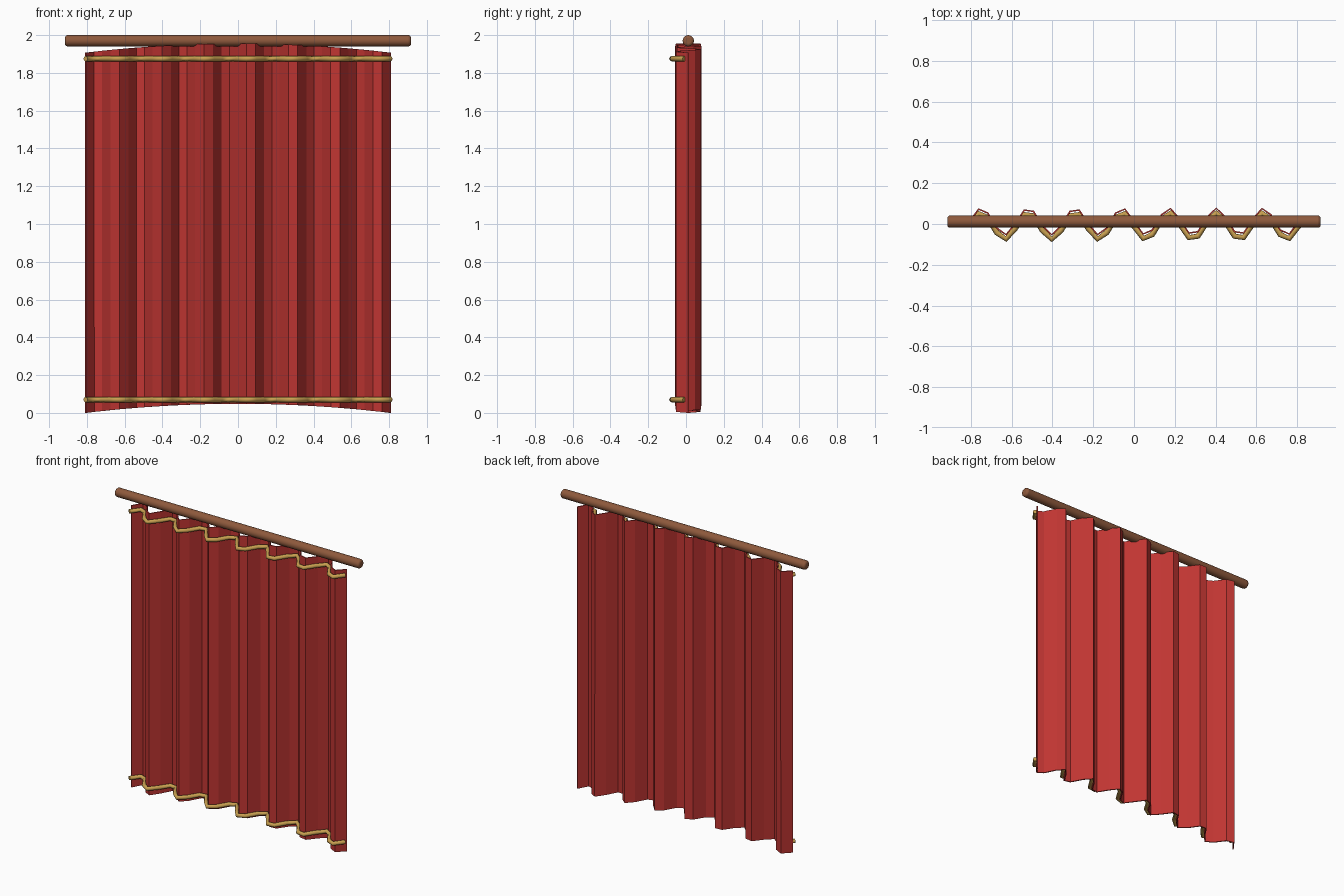
import bpy, bmesh
from math import sin, pi

if "Cube" in bpy.data.objects:
    bpy.data.objects.remove(bpy.data.objects["Cube"])

HALF, SEGS, WAVES, AMP, YC = 0.807, 36, 7, 0.065, 0.012


def material(name, rgb):
    m = bpy.data.materials.new(name)
    m.diffuse_color = (*rgb, 1)
    m.use_nodes = True
    m.node_tree.nodes["Principled BSDF"].inputs["Base Color"].default_value = m.diffuse_color
    return m


def fold(i):
    """Point of the pleat wave in plan."""
    t = i / SEGS
    return -HALF + 2 * HALF * t, YC + AMP * sin(2 * pi * WAVES * t)


red = material("red_cloth", (0.53, 0.036, 0.032))
gold = material("gold_cord", (0.58, 0.35, 0.08))
wood = material("wood", (0.27, 0.10, 0.045))

# Pleated cloth, gently arched, with a little thickness
bm = bmesh.new()
cols = []
for i in range(SEGS + 1):
    x, y = fold(i)
    lift = 0.048 * (1 - (x / HALF) ** 2)
    cols.append([bm.verts.new((x, y, z + lift)) for z in (0.0, 1.907)])
for a, b in zip(cols, cols[1:]):
    bm.faces.new((a[0], b[0], b[1], a[1]))
me = bpy.data.meshes.new("curtain_cloth")
bm.to_mesh(me)
bm.free()
me.materials.append(red)
cloth = bpy.data.objects.new("curtain_cloth", me)
bpy.context.collection.objects.link(cloth)
sol = cloth.modifiers.new("thickness", 'SOLIDIFY')
sol.thickness, sol.offset = 0.008, 0

# Gold cords following the folds on the front
for name, z in (("top_cord", 1.875), ("bottom_cord", 0.07)):
    cu = bpy.data.curves.new(name, 'CURVE')
    cu.dimensions = '3D'
    cu.bevel_depth, cu.bevel_resolution, cu.use_fill_caps = 0.014, 2, True
    sp = cu.splines.new('POLY')
    sp.points.add(SEGS)
    for i, p in enumerate(sp.points):
        x, y = fold(i)
        p.co = (x, y - 0.022, z, 1)
    cu.materials.append(gold)
    bpy.context.collection.objects.link(bpy.data.objects.new(name, cu))

# Wooden rod with rounded ends
bpy.ops.mesh.primitive_cylinder_add(vertices=20, radius=0.03, depth=1.832,
                                    location=(0, YC, 1.97), rotation=(0, pi / 2, 0))
rod = bpy.context.object
rod.name = "curtain_rod"
rod.data.materials.append(wood)
bev = rod.modifiers.new("round_ends", 'BEVEL')
bev.width, bev.segments, bev.limit_method = 0.014, 3, 'ANGLE'
bev.angle_limit = 1.0
bpy.ops.object.shade_smooth_by_angle()
